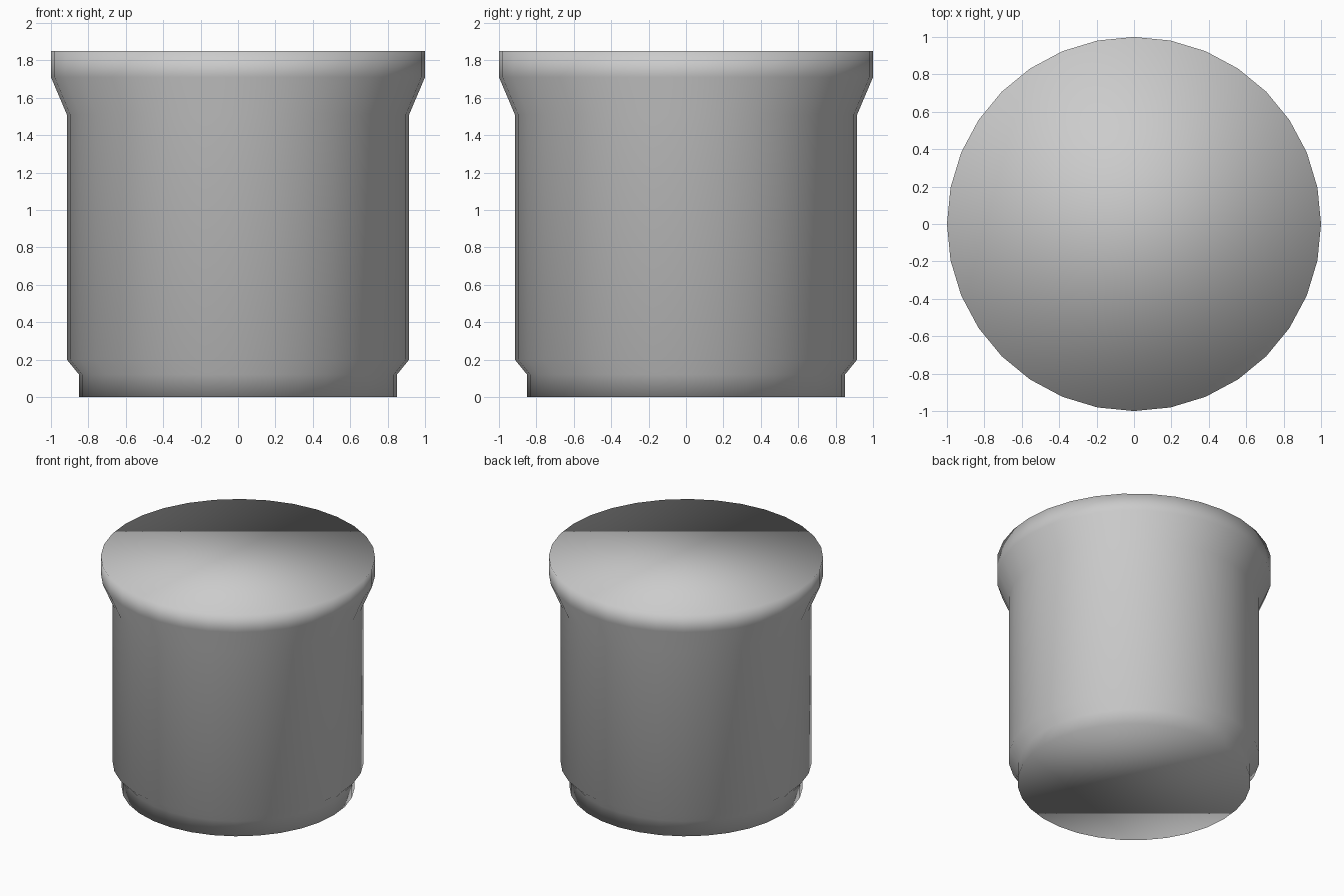
import bpy, bmesh
from math import cos, sin, tau

if "Cube" in bpy.data.objects:
    bpy.data.objects.remove(bpy.data.objects["Cube"])

SIDES = 32
# Radius / height profile: foot, chamfer, straight body, flare, rim
PROFILE = [(0.85, 0.0), (0.85, 0.12), (0.915, 0.20),
           (0.915, 1.51), (1.0, 1.71), (1.0, 1.85)]


def lathe(name, profile, sides):
    bm = bmesh.new()
    rings = [[bm.verts.new((r * cos(tau * i / sides), r * sin(tau * i / sides), z))
              for i in range(sides)] for r, z in profile]
    # Side walls
    for low, high in zip(rings, rings[1:]):
        for i in range(sides):
            j = (i + 1) % sides
            bm.faces.new((low[i], low[j], high[j], high[i]))
    # Flat base and top
    bm.faces.new(rings[0][::-1])
    bm.faces.new(rings[-1])
    # The whole surface is smooth shaded, caps included
    for f in bm.faces:
        f.smooth = True
    mesh = bpy.data.meshes.new(name)
    bm.to_mesh(mesh)
    bm.free()
    obj = bpy.data.objects.new(name, mesh)
    bpy.context.collection.objects.link(obj)
    return obj


lathe("flared_canister", PROFILE, SIDES)
